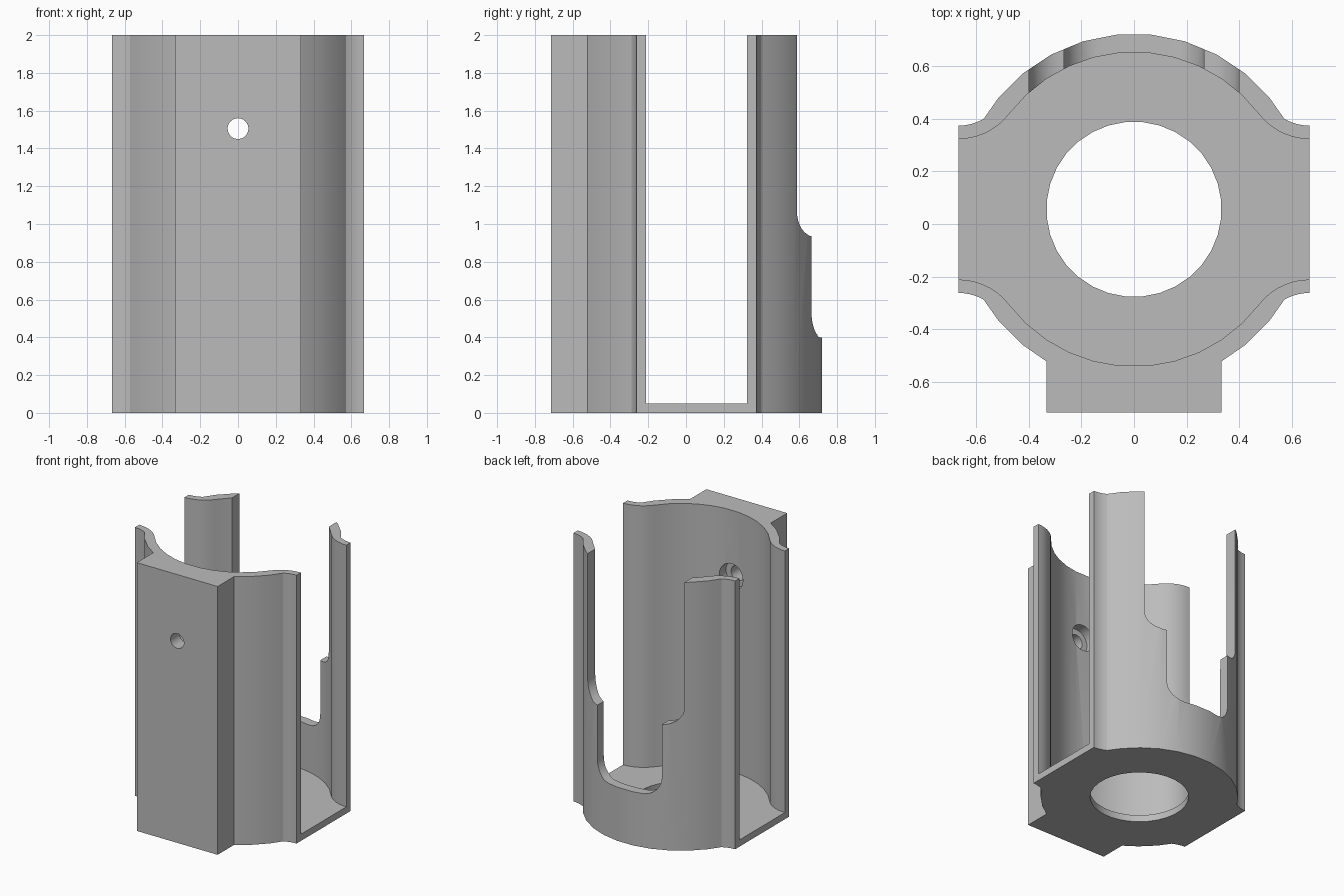
import bpy, bmesh
from math import sin, cos, radians, sqrt
from mathutils import Matrix, Vector

cube = bpy.data.objects.get("Cube")
if cube:
    bpy.data.objects.remove(cube, do_unlink=True)

CY = 0.056                      # y of the tube axis
R_OUT, R_IN, R_HOLE = 0.667, 0.597, 0.333
FILLET = (0.667, 0.509)         # centre of the concave corner arcs


def arc(cx, cy, r, a0, a1, n):
    steps = [radians(a0 + (a1 - a0) * i / n) for i in range(n + 1)]
    return [(cx + r * cos(a), cy + r * sin(a)) for a in steps]


def prism(name, profile, matrix, depth):
    """Extrude a closed 2D profile along local z."""
    bm = bmesh.new()
    face = bm.faces.new([bm.verts.new((u, v, 0)) for u, v in profile])
    ext = bmesh.ops.extrude_face_region(bm, geom=[face])
    moved = [g for g in ext["geom"] if isinstance(g, bmesh.types.BMVert)]
    bmesh.ops.translate(bm, verts=moved, vec=(0, 0, depth))
    bmesh.ops.recalc_face_normals(bm, faces=bm.faces)
    bm.transform(matrix)
    if matrix.determinant() < 0:
        bmesh.ops.reverse_faces(bm, faces=bm.faces)
    mesh = bpy.data.meshes.new(name)
    bm.to_mesh(mesh)
    bm.free()
    obj = bpy.data.objects.new(name, mesh)
    bpy.context.collection.objects.link(obj)
    return obj


def mirrored(quarter):
    """Full outline as four counter-clockwise quarters."""
    back = quarter[::-1]
    return [quarter, [(-x, y) for x, y in back],
            [(-x, -y) for x, y in quarter], [(x, -y) for x, y in back]]


def upright(z):
    return Matrix.Translation((0, CY, z))


def along_y(y, z):
    # local x -> x, local y -> z, local z -> +y
    return Matrix(((1, 0, 0, 0), (0, 0, 1, y), (0, 1, 0, z), (0, 0, 0, 1)))


# Outer shell outline: side flange, concave corner, faceted circle
outer_q = arc(*FILLET, 0.191, 270, 240, 5)
outer_q += [(R_OUT * cos(a), R_OUT * sin(a))
            for a in (radians(39.375 + 11.25 * i) for i in range(5))]
q1, q2, q3, q4 = mirrored(outer_q)
q3 = [p for p in q3 if p[0] < -0.333]
q4 = [p for p in q4 if p[0] > 0.333]
bw, by = 0.333, sqrt(R_OUT ** 2 - 0.333 ** 2)
front = [(-bw, -by), (-bw, -0.772), (bw, -0.772), (bw, -by)]
housing = prism("housing", q1 + q2 + q3 + front + q4, upright(0), 2.0)

# Cavity with S-shaped corners, open through both sides
inner_q = [(0.8, 0.267)] + arc(*FILLET, 0.242, 270, 217.3, 7)
inner_q += arc(0, 0, R_IN, 37.3, 84.4, 5)[1:]
cavity = prism("cavity_cutter", sum(mirrored(inner_q), []), upright(0.05), 2.1)

# Round opening in the floor
floor_hole = prism("floor_hole_cutter", arc(0, 0, R_HOLE, 5.625, 354.375, 31),
                   upright(-0.1), 0.3)

# Stepped back opening with rounded inner corners
step = arc(0.133, 0.533, 0.133, 270, 360, 8)
step += arc(0.267, 1.068, 0.133, 270, 360, 8) + [(0.4, 2.1)]
back_slot = prism("back_slot_cutter", step + [(-x, z) for x, z in step[::-1]],
                  along_y(0.3, 0), 0.6)

# Screw hole through the front block, widened on the inside
screw_hole = prism("screw_hole_cutter", arc(0, 0, 0.055, 0, 348.75, 31),
                   along_y(-0.9, 1.505), 0.6)
screw_recess = prism("screw_recess_cutter", arc(0, 0, 0.097, 0, 348.75, 31),
                     along_y(-0.61, 1.505), 0.3)

bpy.context.view_layer.objects.active = housing
for cutter in (cavity, floor_hole, back_slot, screw_hole, screw_recess):
    cutter.hide_render = True
    mod = housing.modifiers.new(cutter.name, "BOOLEAN")
    mod.operation = "DIFFERENCE"
    mod.solver = "EXACT"
    mod.object = cutter
    bpy.ops.object.modifier_apply(modifier=mod.name)
    bpy.data.objects.remove(cutter, do_unlink=True)

# Single grey plastic colour
grey = bpy.data.materials.new("grey_plastic")
grey.use_nodes = True
grey.diffuse_color = (0.5, 0.5, 0.5, 1)
grey.node_tree.nodes["Principled BSDF"].inputs["Base Color"].default_value = (0.5, 0.5, 0.5, 1)
housing.data.materials.clear()
housing.data.materials.append(grey)

bpy.ops.object.select_all(action="DESELECT")
housing.select_set(True)
bpy.ops.object.shade_smooth_by_angle(angle=radians(25))
